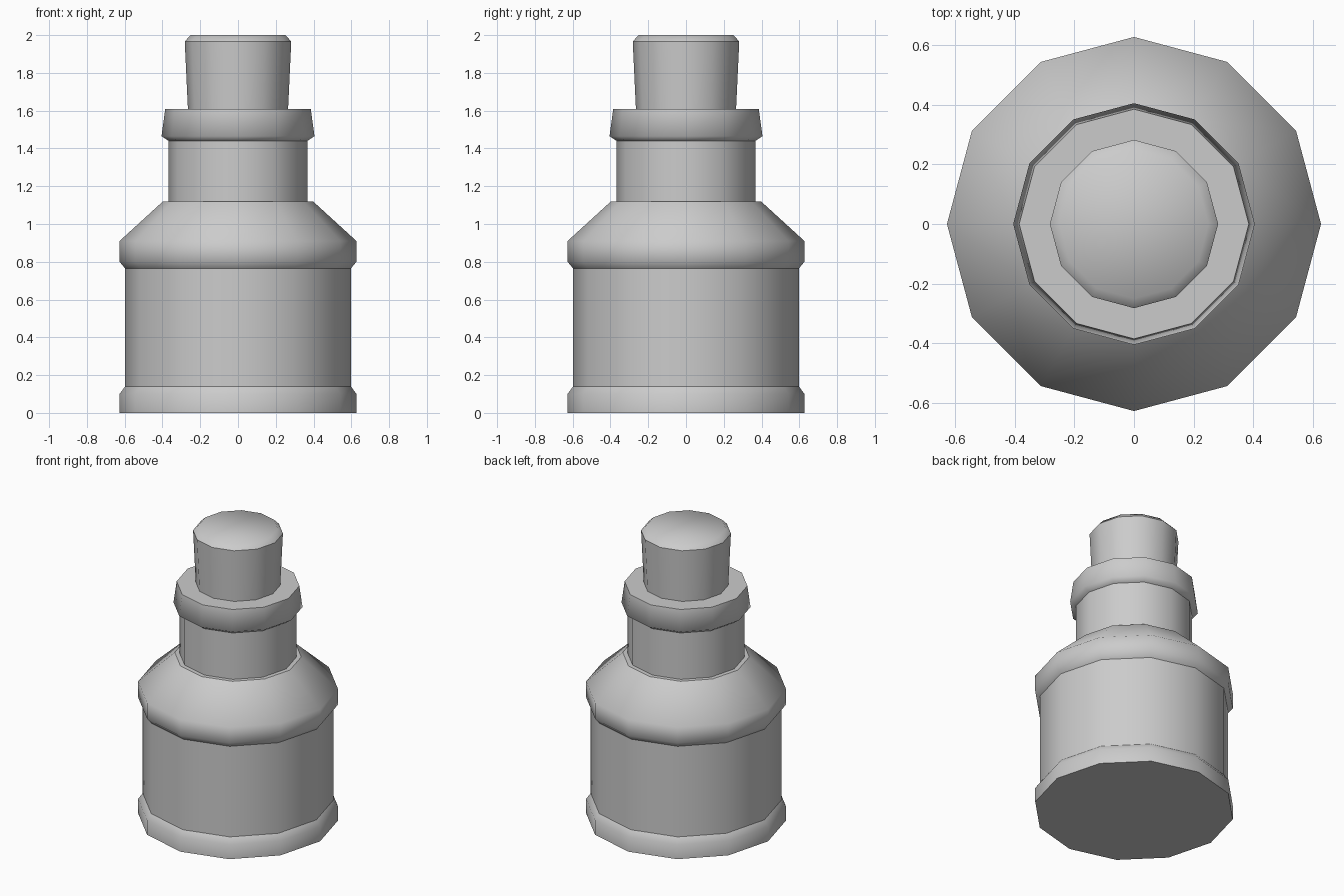
import bpy, bmesh
from math import cos, sin, pi

if "Cube" in bpy.data.objects:
    bpy.data.objects.remove(bpy.data.objects["Cube"])

SIDES = 12


def lathe(name, profile):
    """Revolve (radius, z, sharp) points into a closed, smooth-shaded solid."""
    bm = bmesh.new()
    rings = [[bm.verts.new((r * cos(2 * pi * i / SIDES), r * sin(2 * pi * i / SIDES), z))
              for i in range(SIDES)] for r, z, _ in profile]
    for a, b in zip(rings, rings[1:]):
        for i in range(SIDES):
            j = (i + 1) % SIDES
            bm.faces.new((a[i], a[j], b[j], b[i]))
    bm.faces.new(rings[0][::-1])
    bm.faces.new(rings[-1])
    for f in bm.faces:
        f.smooth = True
    # crease the rings between parts
    for ring, (_, _, sharp) in zip(rings, profile):
        for i in range(SIDES):
            bm.edges.get((ring[i], ring[(i + 1) % SIDES])).smooth = not sharp
    bmesh.ops.recalc_face_normals(bm, faces=bm.faces)
    mesh = bpy.data.meshes.new(name)
    bm.to_mesh(mesh)
    bm.free()
    obj = bpy.data.objects.new(name, mesh)
    bpy.context.collection.objects.link(obj)
    return obj


# Bottle: foot, body, shoulder, neck, lip
lathe("bottle", [
    (0.627, 0.00, True), (0.627, 0.10, False), (0.598, 0.14, True),
    (0.598, 0.765, True), (0.627, 0.80, False), (0.627, 0.91, False),
    (0.397, 1.12, True), (0.368, 1.12, True),
    (0.368, 1.44, True), (0.405, 1.465, False), (0.385, 1.61, True),
])

# Stopper: tapered, with a bevelled top
lathe("stopper", [
    (0.265, 1.605, True), (0.282, 1.967, True), (0.25, 2.00, False),
])
